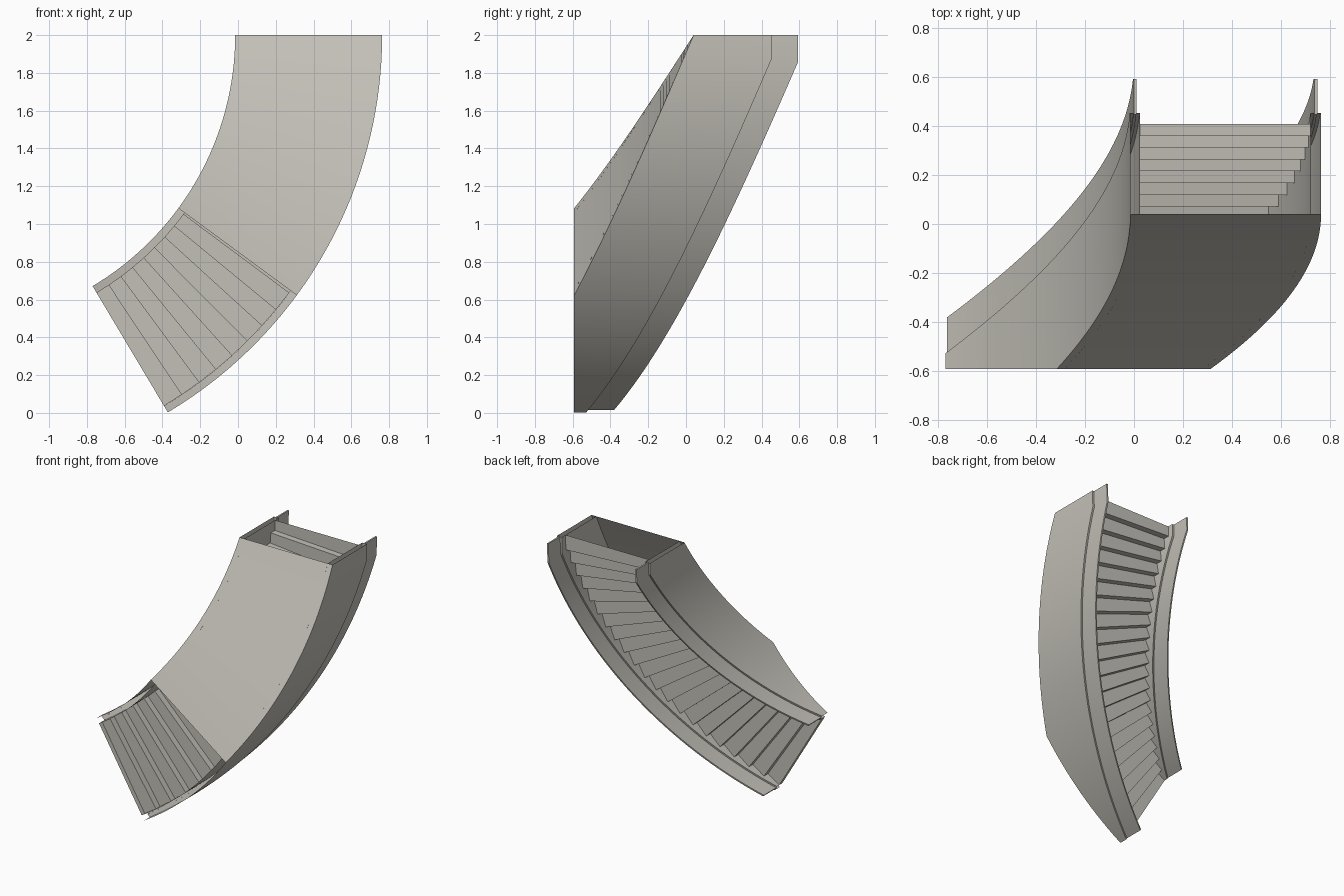
import bpy, bmesh, math

if "Cube" in bpy.data.objects:
    bpy.data.objects.remove(bpy.data.objects["Cube"])

# Curved stair lying in the XZ plane: it sweeps round CX, z=2 and climbs along +y
CX, CZ = -1.562, 2.0
R_IN, R_OUT, TRIM = 1.547, 2.325, 0.04
END, FLOOR, SLOPE = 59.2, -0.592, 0.0175
STEPS, SEGS = 21, 64

mat = bpy.data.materials.new("warm grey")
mat.diffuse_color = (0.55, 0.53, 0.48, 1)
mat.use_nodes = True
mat.node_tree.nodes["Principled BSDF"].inputs["Base Color"].default_value = mat.diffuse_color


def pt(r, deg, y):
    a = math.radians(deg)
    return (CX + r * math.cos(a), y, CZ - r * math.sin(a))


def soffit_y(d):
    return max(FLOOR, 0.04 - 0.0174 * d)


def cap_y(d):
    return 0.452 - SLOPE * max(0, d - 3.2)


def panel_y(d):
    return 0.592 - SLOPE * max(0, d - 3.6)


def sweep(name, section, angles, closed=False, smooth=True):
    """Skin a cross-section, given as a function of angle -> [(radius, y)...]."""
    bm = bmesh.new()
    rings = [[bm.verts.new(pt(r, d, y)) for r, y in section(d)] for d in angles]
    n = len(rings[0])
    for a, b in zip(rings, rings[1:]):
        for i in range(n if closed else n - 1):
            j = (i + 1) % n
            bm.faces.new((a[i], a[j], b[j], b[i]))
    if closed:
        bm.faces.new(rings[0])
        bm.faces.new(rings[-1][::-1])
    bmesh.ops.recalc_face_normals(bm, faces=bm.faces)
    me = bpy.data.meshes.new(name)
    bm.to_mesh(me)
    bm.free()
    me.materials.append(mat)
    ob = bpy.data.objects.new(name, me)
    bpy.context.collection.objects.link(ob)
    if smooth:
        bpy.context.view_layer.objects.active = ob
        ob.select_set(True)
        bpy.ops.object.shade_smooth_by_angle(angle=math.radians(30))
        ob.select_set(False)
    return ob


# angles, with exact breaks where the tops level off and the soffit meets the floor
floor_angle = (0.04 - FLOOR) / 0.0174
angles = sorted([END * i / SEGS for i in range(SEGS + 1)] + [3.2, 3.6, floor_angle])

# hollow stringers with a flat top, and a thin balustrade panel on each
for side, wall, inner in (("inner", R_IN, R_IN + TRIM), ("outer", R_OUT, R_OUT - TRIM)):
    sweep(side + "_stringer", lambda d: [(wall, soffit_y(d)), (wall, cap_y(d)),
                                         (inner, cap_y(d)), (inner, soffit_y(d))], angles)
    mid = (wall + inner) / 2
    sweep(side + "_panel", lambda d: [(mid - 0.006, cap_y(d) - 0.005), (mid - 0.006, panel_y(d)),
                                      (mid + 0.006, panel_y(d)), (mid + 0.006, cap_y(d) - 0.005)],
          angles, closed=True)

# sloping underside, ending where it reaches the floor
sweep("soffit", lambda d: [(R_IN, soffit_y(d)), (R_OUT, soffit_y(d))],
      [d for d in angles if d <= floor_angle])

# folded sheet of treads and risers
profile = []
for k in range(STEPS):
    y = 0.408 - 0.0482 * k
    profile += [(END / STEPS * k, y), (END / STEPS * (k + 1), y)]
profile.append((END, FLOOR))
bm = bmesh.new()
rows = [[bm.verts.new(pt(r, d, y)) for r in (R_IN + TRIM, R_OUT - TRIM)] for d, y in profile]
for a, b in zip(rows, rows[1:]):
    bm.faces.new((a[0], a[1], b[1], b[0]))
bmesh.ops.recalc_face_normals(bm, faces=bm.faces)
bm.faces.ensure_lookup_table()
if bm.faces[0].normal.y < 0:
    bmesh.ops.reverse_faces(bm, faces=bm.faces)
me = bpy.data.meshes.new("steps")
bm.to_mesh(me)
bm.free()
me.materials.append(mat)
bpy.context.collection.objects.link(bpy.data.objects.new("steps", me))
